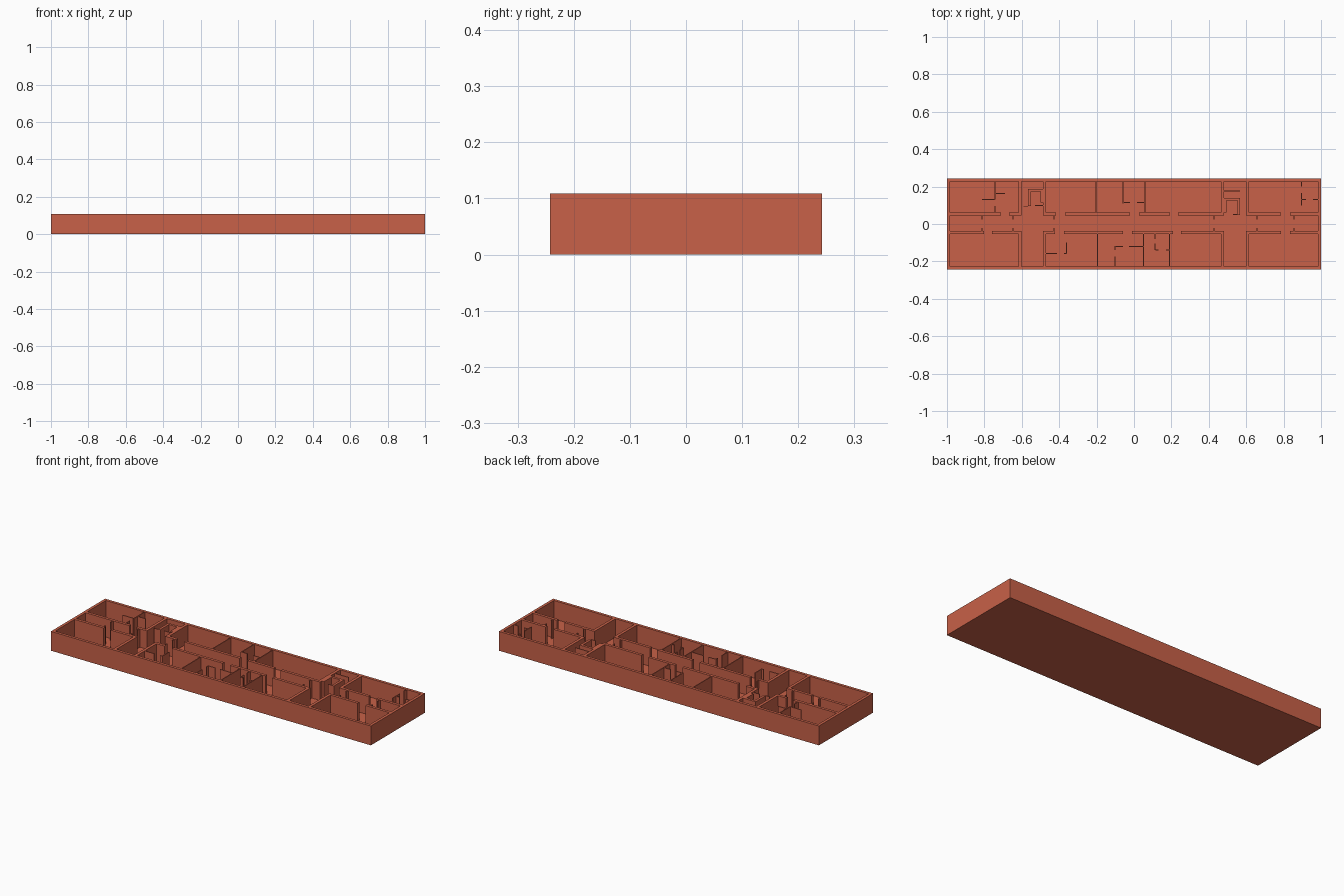
import bpy, bmesh

if "Cube" in bpy.data.objects:
    bpy.data.objects.remove(bpy.data.objects["Cube"])

H, FLOOR = 0.109, 0.005      # wall top, floor slab top
X, Y, T = 1.0, 0.242, 0.016  # outer half sizes, thick wall
THIN = 0.005                 # light partition thickness

mat = bpy.data.materials.new("terracotta")
mat.diffuse_color = (0.58, 0.12, 0.065, 1)
mat.use_nodes = True
mat.node_tree.nodes["Principled BSDF"].inputs["Base Color"].default_value = mat.diffuse_color


def boxes(name, rects, z0=FLOOR, z1=H):
    """One object made of upright boxes (x0, x1, y0, y1)."""
    bm = bmesh.new()
    for x0, x1, y0, y1 in rects:
        r = bmesh.ops.create_cube(bm, size=1)
        for v in r["verts"]:
            v.co = (x1 if v.co.x > 0 else x0,
                    y1 if v.co.y > 0 else y0,
                    z1 if v.co.z > 0 else z0)
    me = bpy.data.meshes.new(name)
    bm.to_mesh(me)
    bm.free()
    me.materials.append(mat)
    ob = bpy.data.objects.new(name, me)
    bpy.context.collection.objects.link(ob)
    return ob


def line(x0, y0, x1, y1, t=THIN):
    """Axis-aligned partition along a centre line."""
    h = t / 2
    if x0 == x1:
        return (x0 - h, x0 + h, min(y0, y1), max(y0, y1))
    return (min(x0, x1), max(x0, x1), y0 - h, y0 + h)


# floor slab
boxes("floor_slab", [(-X, X, -Y, Y)], 0, FLOOR)

# outer shell as a single ring
bm = bmesh.new()
rings = []
for x, y in ((X, Y), (X - T, Y - T)):
    for z in (FLOOR, H):
        rings.append([bm.verts.new((sx * x, sy * y, z))
                      for sx, sy in ((-1, -1), (1, -1), (1, 1), (-1, 1))])
ob_, ot, ib, it = rings
for a, b in ((ob_, ot), (ot, it), (it, ib), (ib, ob_)):
    for i in range(4):
        j = (i + 1) % 4
        bm.faces.new((a[i], a[j], b[j], b[i]))
bmesh.ops.recalc_face_normals(bm, faces=bm.faces)
me = bpy.data.meshes.new("outer_walls")
bm.to_mesh(me)
bm.free()
me.materials.append(mat)
bpy.context.collection.objects.link(bpy.data.objects.new("outer_walls", me))

# corridor walls, with door openings between the runs
IN = X - T
UP, LO = (0.045, 0.061), (-0.054, -0.038)
upper = [(-IN, -.711), (-.668, -.601), (-.487, -.417), (-.369, -.021),
         (.027, .193), (.235, .481), (.599, .786), (.834, IN)]
lower = [(-IN, -.802), (-.759, -.601), (-.487, -.422), (-.374, -.059),
         (-.011, .209), (.251, .481), (.599, .786), (.834, IN)]
boxes("back_corridor_wall", [(a, b, *UP) for a, b in upper])
boxes("front_corridor_wall", [(a, b, *LO) for a, b in lower])

# thick cross walls
cross = (-.617, -.487, .465, .599)
boxes("back_cross_walls", [(x, x + T, UP[1], Y - T) for x in cross])
boxes("front_cross_walls", [(x, x + T, T - Y, LO[0]) for x in cross])

# stair cores
boxes("left_stair_core", [
    line(-.559, .095, -.559, .173, .014), line(-.566, .18, -.487, .18, .014),
    line(-.494, .115, -.494, .173, .014), line(-.53, .098, -.487, .098),
    line(-.59, .095, -.566, .095)])
boxes("right_stair_core", [
    line(.481, .133, .567, .133, .014), line(.56, .047, .56, .126, .014),
    line(.481, .177, .567, .177), line(.488, .061, .488, .126, .014),
    line(.53, .05, .553, .05)])

# door piers in the corridor
piers = []
for x in (-.813, -.647, -.428, .428, .658, .856):
    piers += [line(x, .024, x, UP[0]), line(x, LO[1], x, -.022)]
boxes("corridor_door_piers", piers)

# light partitions
B, F = Y - T, T - Y
boxes("back_left_partitions", [
    line(-.743, .13, -.743, B), line(-.743, .163, -.69, .163),
    line(-.813, .132, -.746, .132), line(-.743, .06, -.743, .095)])
boxes("back_middle_partitions", [
    line(-.203, UP[1], -.203, B), line(-.059, .11, -.059, B),
    line(-.059, .115, -.021, .115), line(.016, .115, .056, .115),
    line(.059, UP[1], .059, B)])
boxes("back_right_partitions", [
    line(.896, .2, .896, B), line(.896, .1, .896, .165),
    line(.898, .13, .92, .13), line(.957, .13, IN, .13)])
boxes("front_left_partitions", [
    line(-.471, -.158, -.412, -.158), line(-.374, -.158, -.362, -.158),
    line(-.362, -.16, -.362, -.1)])
boxes("front_middle_partitions", [
    line(-.195, F, -.195, LO[0]), line(-.102, F, -.102, -.174),
    line(-.102, -.138, -.102, -.118), line(-.1, -.12, -.059, -.12),
    line(-.027, -.12, .048, -.12), line(.051, F, .051, LO[0]),
    line(.112, -.08, .112, LO[0]), line(.112, -.14, .112, -.105),
    line(.114, -.138, .131, -.138), line(.171, -.138, .187, -.138),
    line(.19, F, .19, LO[0])])
